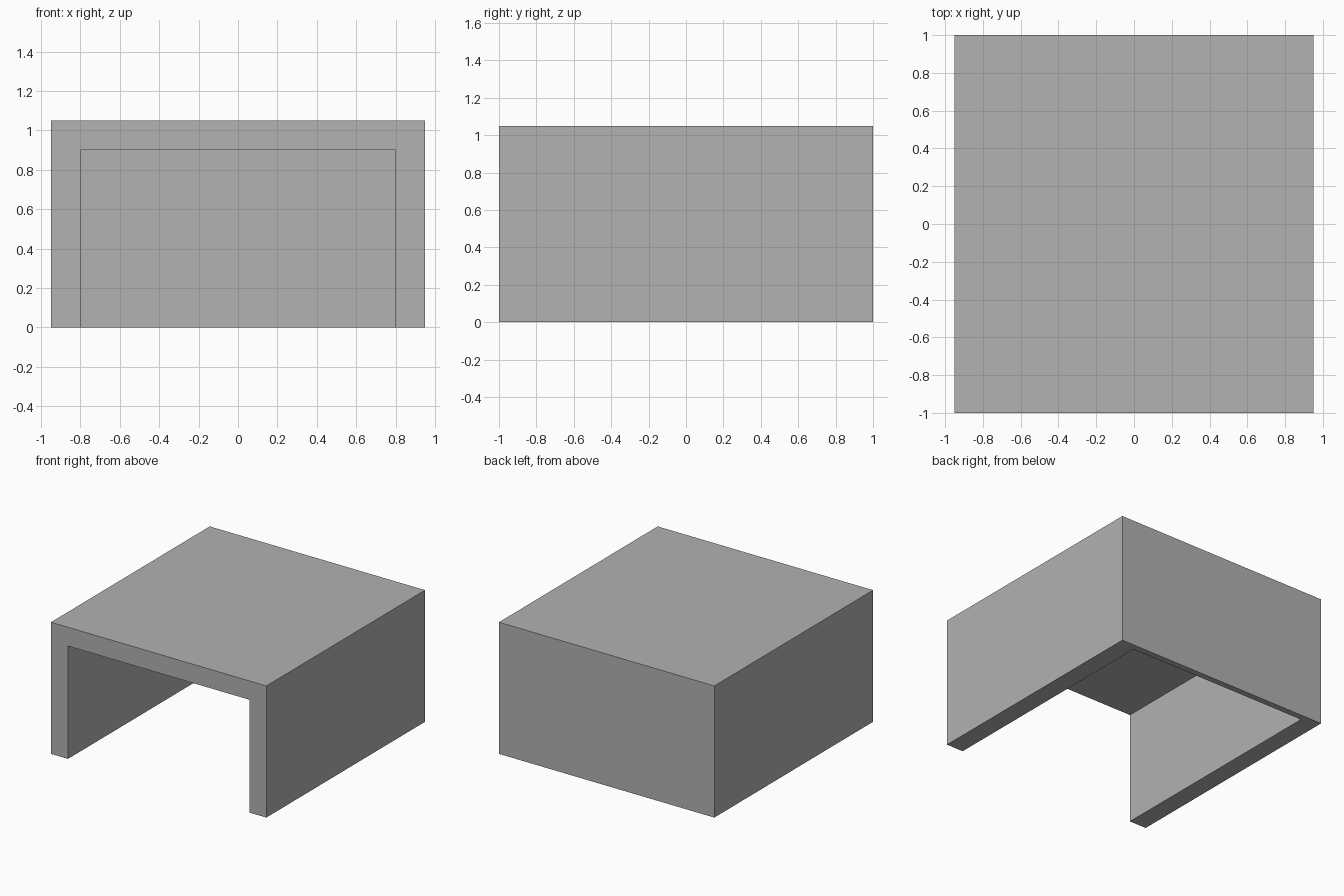
import bpy

default = bpy.data.objects.get("Cube")
if default:
    bpy.data.objects.remove(default, do_unlink=True)

WIDTH, DEPTH, HEIGHT = 1.9, 2.0, 1.05
WALL, BACK = 0.15, 0.05      # sides and roof, rear panel
OVERCUT = 0.2                # cutter reaches past the open faces


def box(name, low, high):
    """Axis-aligned box between two corners."""
    bpy.ops.mesh.primitive_cube_add(size=1)
    obj = bpy.context.object
    obj.name = obj.data.name = name
    for v in obj.data.vertices:
        v.co = [h if c > 0 else l for c, l, h in zip(v.co, low, high)]
    return obj


grey = bpy.data.materials.new("plain grey")
grey.use_nodes = True
colour = (0.445, 0.445, 0.445, 1)
grey.diffuse_color = colour
grey.node_tree.nodes["Principled BSDF"].inputs["Base Color"].default_value = colour

# Outer block: roof, side walls and rear panel in one solid
shell = box("open_shell", (-WIDTH / 2, -DEPTH / 2, 0), (WIDTH / 2, DEPTH / 2, HEIGHT))
shell.data.materials.append(grey)

# Hollow, open at the front and underneath
inner = WIDTH / 2 - WALL
cutter = box("hollow_cutter", (-inner, -DEPTH / 2 - OVERCUT, -OVERCUT),
             (inner, DEPTH / 2 - BACK, HEIGHT - WALL))
cutter.data.materials.append(grey)
cutter.hide_render = True

cut = shell.modifiers.new("hollow", 'BOOLEAN')
cut.operation = 'DIFFERENCE'
cut.solver = 'EXACT'
cut.object = cutter
bpy.context.view_layer.objects.active = shell
bpy.ops.object.modifier_apply(modifier=cut.name)
bpy.data.objects.remove(cutter, do_unlink=True)
